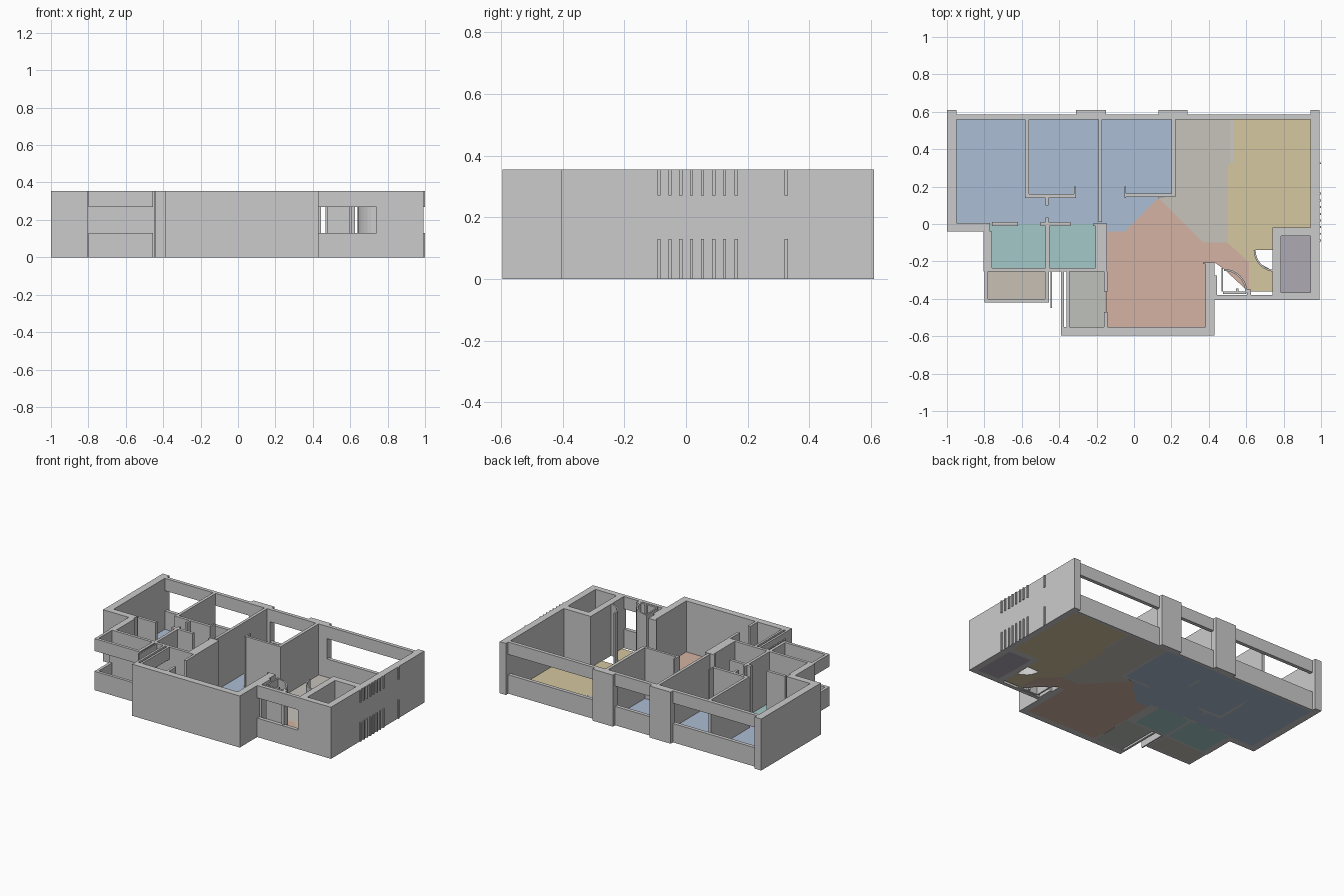
import bpy, bmesh, math

H = 0.355            # wall height
LOW, HIGH = 0.13, 0.27   # window sill and lintel levels


def finish(name, bm, colour=None):
    bmesh.ops.recalc_face_normals(bm, faces=bm.faces)
    me = bpy.data.meshes.new(name)
    bm.to_mesh(me)
    bm.free()
    ob = bpy.data.objects.new(name, me)
    bpy.context.collection.objects.link(ob)
    if colour:
        m = bpy.data.materials.new(name + "_colour")
        m.diffuse_color = (*colour, 1)
        me.materials.append(m)
    return ob


def prism(bm, pts, z0, z1):
    """Extrude a plan outline from z0 to z1."""
    f = bm.faces.new([bm.verts.new((x, y, z0)) for x, y in pts])
    ext = bmesh.ops.extrude_face_region(bm, geom=[f], use_keep_orig=True)["geom"]
    bmesh.ops.translate(bm, vec=(0, 0, z1 - z0),
                        verts=[v for v in ext if isinstance(v, bmesh.types.BMVert)])


def rect(x0, x1, y0, y1):
    return [(x0, y0), (x1, y0), (x1, y1), (x0, y1)]


def walls(name, plans, bands=((0, H),)):
    bm = bmesh.new()
    for p in plans:
        for z0, z1 in bands:
            prism(bm, rect(*p), z0, z1)
    return finish(name, bm)


def floor(name, outlines, colour):
    bm = bmesh.new()
    for o in outlines:
        prism(bm, o, 0.0, 0.004)
    return finish(name, bm, colour)


OPEN = ((0, LOW), (HIGH, H))   # wall with a continuous window band

# Outer shell, solid
walls("left_outer_wall", [(-1, -.95, -.04, .61), (-.95, -.77, -.04, .005)])
walls("bathroom_outer_wall", [(-.805, -.76, -.255, -.04)])
walls("right_outer_wall", [(.945, .992, -.405, .61)])
walls("rear_pillars", [(-.31, -.15, .56, .61), (.13, .285, .56, .61)])
walls("living_outer_wall", [(-.39, .43, -.595, -.55), (.383, .43, -.55, -.205)])
walls("shaft_walls", [(.74, .945, -.065, -.02), (.74, .785, -.365, -.065),
                      (.74, .945, -.405, -.365)])

# Windowed walls: sill below, lintel above
walls("rear_window_walls", [(-.95, -.31, .56, .585), (-.15, .13, .56, .585),
                            (.285, .945, .56, .585)], OPEN)
walls("balcony_parapet", [(-.80, -.78, -.42, -.255), (-.78, -.455, -.42, -.40),
                          (-.475, -.455, -.40, -.255)], OPEN)
walls("store_window_wall", [(-.39, -.375, -.55, -.255), (-.36, -.345, -.55, -.255)], OPEN)
walls("entrance_window_wall", [(.43, .74, -.405, -.38)], OPEN)

# Interior partitions with door gaps
walls("bedroom_partitions", [
    (-.582, -.562, .14, .56), (-.562, -.32, .14, .16), (-.32, -.31, .14, .20),
    (-.19, -.17, .01, .56), (-.052, -.042, .14, .20), (-.042, .20, .145, .162),
    (.20, .222, .145, .56), (-.472, -.458, .10, .14), (-.472, -.458, .01, .035)])
walls("bathroom_partitions", [
    (-.76, -.62, -.01, .01), (-.50, -.34, -.01, .01), (-.22, -.145, -.01, .003),
    (-.472, -.452, -.235, -.01), (-.76, -.205, -.255, -.235), (-.207, -.145, -.255, -.01)])
walls("store_partition", [(-.16, -.142, -.36, -.255), (-.16, -.142, -.55, -.47)])
walls("drying_screen", [(-.447, -.438, -.45, -.255)])
walls("entrance_posts", [(.43, .445, -.38, -.275), (.475, .60, -.375, -.362),
                         (.605, .625, -.39, -.35), (.467, .477, -.362, -.235),
                         (.37, .385, -.215, -.205), (.545, .56, -.36, -.345)])
walls("dining_threshold", [(.515, .528, .33, .56)], ((0, .006),))


# Curved door sweeps
def sweep(name, cx, cy, r, a0, a1, t=.01):
    bm = bmesh.new()
    n = 8
    ang = [math.radians(a0 + (a1 - a0) * i / n) for i in range(n + 1)]
    pts = [(cx + r * math.cos(a), cy + r * math.sin(a)) for a in ang]
    pts += [(cx + (r - t) * math.cos(a), cy + (r - t) * math.sin(a)) for a in reversed(ang)]
    prism(bm, pts, 0, H)
    finish(name, bm)


sweep("entrance_door_sweep", .48, -.365, .125, 0, 90)
sweep("kitchen_door_sweep", .755, -.14, .115, 180, 270)

# Raised strips on the right wall
walls("wall_strips", [(.992, 1, y - .005, y + .005) for y in
                      (-.088, -.052, -.017, .018, .053, .090, .125, .163, .325)], OPEN)

# Coloured room floors
floor("bedroom_floor", [[(-.955, .565), (.205, .565), (.205, .155), (.13, .14), (-.05, -.04),
                         (-.15, -.04), (-.18, 0), (-.955, 0)]], (.41, .51, .66))
floor("bathroom_floor", [rect(-.77, -.465, -.24, 0), rect(-.46, -.2, -.24, 0)],
      (.37, .58, .57))
floor("balcony_floor", [rect(-.785, -.47, -.405, -.25)], (.57, .53, .46))
floor("store_floor", [rect(-.35, -.152, -.555, -.25)], (.52, .54, .50))
floor("living_floor", [[(-.15, -.04), (-.05, -.04), (.13, .14), (.37, -.10), (.50, -.10),
                        (.615, -.205), (.615, -.365), (.48, -.24), (.43, -.205), (.388, -.205),
                        (.388, -.555), (-.15, -.555)]], (.66, .45, .36))
floor("kitchen_floor", [[(.21, .565), (.52, .565), (.52, .33), (.50, .31), (.50, -.10),
                         (.37, -.10), (.13, .14), (.21, .15)]], (.57, .54, .50))
floor("dining_floor", [[(.52, .565), (.95, .565), (.95, -.025), (.742, -.025), (.742, -.14),
                        (.642, -.14), (.67, -.21), (.742, -.25), (.742, -.36), (.615, -.36),
                        (.615, -.205), (.50, -.10), (.50, .31), (.52, .33)]], (.66, .57, .35))
floor("shaft_floor", [rect(.78, .95, -.37, -.06)], (.42, .40, .45))
